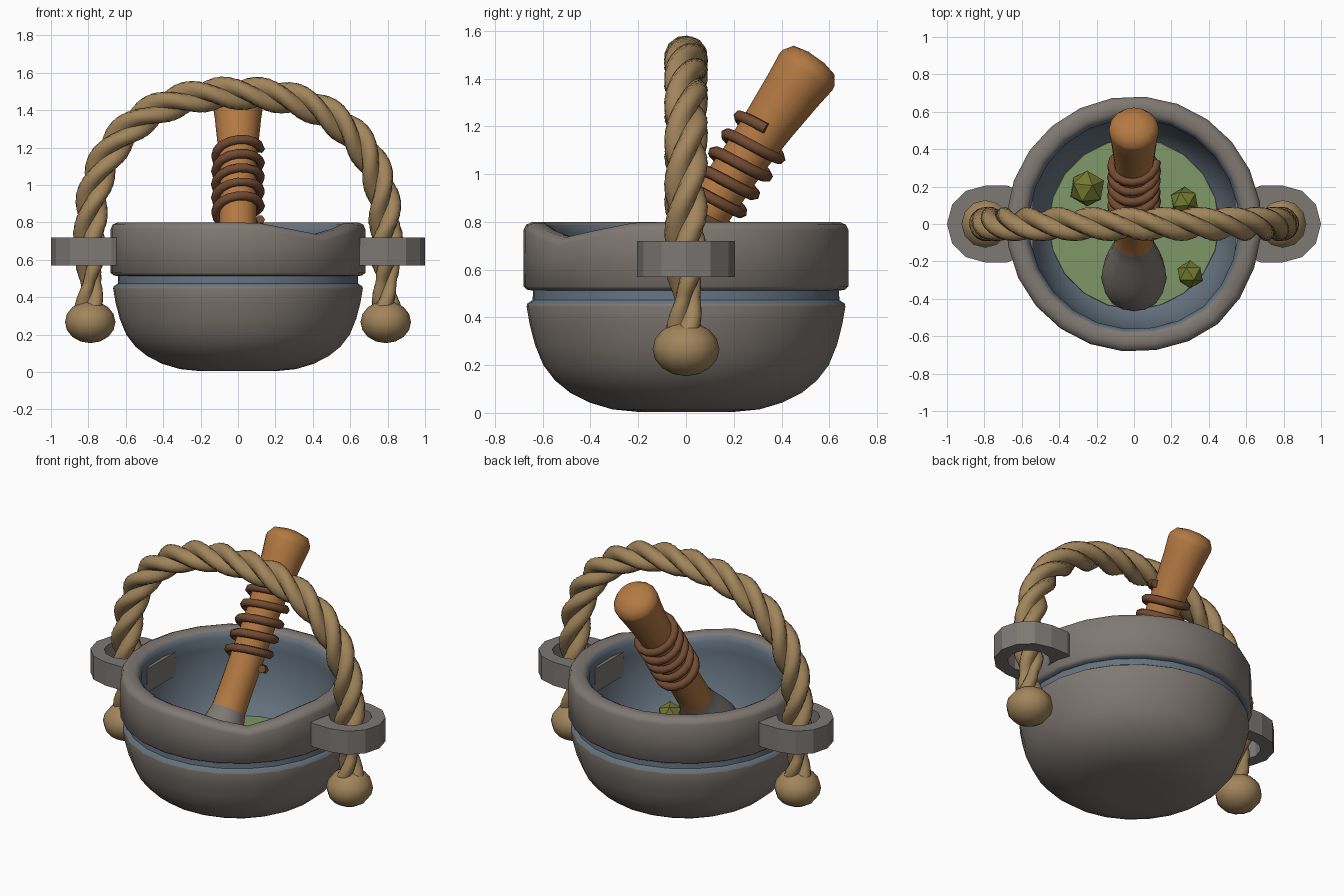
import bpy, bmesh, math
from math import sin, cos, pi, radians
from mathutils import Matrix, Vector

if "Cube" in bpy.data.objects:
    bpy.data.objects.remove(bpy.data.objects["Cube"])


def material(name, rgb):
    m = bpy.data.materials.new(name)
    m.use_nodes = True
    m.diffuse_color = (*rgb, 1)
    m.node_tree.nodes["Principled BSDF"].inputs["Base Color"].default_value = (*rgb, 1)
    return m


STONE = material("warm grey stone", (.215, .19, .17))
GLAZE = material("blue grey glaze", (.13, .17, .215))
LUG = material("lug grey", (.205, .188, .175))
ROPE = material("tan rope", (.36, .235, .105))
WOOD = material("orange wood", (.45, .19, .055))
CORD = material("dark brown cord", (.17, .07, .032))
PASTE = material("green paste", (.21, .31, .14))
HERB = material("olive herb", (.17, .19, .028))


def finish(bm, name, mats, smooth=None):
    bmesh.ops.recalc_face_normals(bm, faces=bm.faces)
    me = bpy.data.meshes.new(name)
    bm.to_mesh(me)
    bm.free()
    ob = bpy.data.objects.new(name, me)
    bpy.context.collection.objects.link(ob)
    for m in mats:
        me.materials.append(m)
    if smooth:
        bpy.ops.object.select_all(action='DESELECT')
        ob.select_set(True)
        bpy.context.view_layer.objects.active = ob
        bpy.ops.object.shade_smooth_by_angle(angle=radians(smooth))
    return ob


def bridge(bm, a, b, mat=0):
    n = len(a)
    for i in range(n):
        j = (i + 1) % n
        bm.faces.new((a[i], a[j], b[j], b[i])).material_index = mat


def lathe(profile, segs, mat_rule, shape=lambda r, z, a: (r, z), offset=0.0):
    """Spin (r, z) points; both ends are closed with caps."""
    bm = bmesh.new()
    rings = []
    for r, z in profile:
        ring = []
        for i in range(segs):
            a = 2 * pi * i / segs + offset
            rr, zz = shape(r, z, a)
            ring.append(bm.verts.new((rr * cos(a), rr * sin(a), zz)))
        rings.append(ring)
    for k in range(len(rings) - 1):
        bridge(bm, rings[k], rings[k + 1], mat_rule(k))
    bm.faces.new(rings[0]).material_index = mat_rule(0)
    bm.faces.new(rings[-1]).material_index = mat_rule(len(rings) - 2)
    return bm


# Bowl with a groove, rounded rim and a pouring spout
SPOUT = radians(-50)


def spout(r, z, a):
    d = abs((a - SPOUT + pi) % (2 * pi) - pi)
    f = max(0, 1 - d / radians(32)) * min(1, max(0, (z - .6) / .15))
    return r + .015 * f, z - .065 * f


belly = [(.2, .004), (.31, .015), (.405, .043), (.485, .083), (.55, .135), (.6, .2),
         (.635, .285), (.657, .37), (.67, .445), (.668, .457)]
groove = [(.645, .472), (.643, .512), (.668, .516)]
rim = [(.683, .53), (.683, .765), (.672, .788), (.645, .80), (.605, .80), (.58, .787)]
inner = [(.562, .755), (.57, .68), (.562, .56), (.53, .43), (.46, .30), (.3, .2)]
low = len(belly) - 1
inside = len(belly + groove + rim) - 1
bm = lathe(belly + groove + rim + inner, 24,
           lambda k: 1 if k >= inside or low <= k <= low + 2 else 0,
           spout, radians(10))
finish(bm, "bowl", [STONE, GLAZE], 50)

# Paste and herb lumps in the bowl
bm = lathe([(.47, .27), (.455, .302), (.2, .31)], 20, lambda k: 0)
finish(bm, "paste", [PASTE], 30)
for x, y, r in ((-.25, .19, .1), (.27, .12, .08), (.30, -.27, .075)):
    bm = bmesh.new()
    bmesh.ops.create_icosphere(bm, subdivisions=1, radius=r,
                               matrix=Matrix.Translation((x, y, .34)) @ Matrix.Rotation(x * 5, 4, 'X'))
    finish(bm, "herb_lump", [HERB])

# Pestle: stone head and flared wooden handle
tilt = Matrix.Translation((0, -.29, .31)) @ Matrix.Rotation(-math.atan2(.578, .816), 4, 'X')
head = [(.05, -.17), (.11, -.145), (.158, -.08), (.174, 0), (.167, .09), (.145, .18), (.118, .27), (.102, .34)]
shaft = [(.10, .45), (.098, .92), (.108, 1.1), (.124, 1.28), (.135, 1.37), (.132, 1.39), (.105, 1.43), (.04, 1.445)]
bm = lathe(head + shaft, 16, lambda k: 0 if k < len(head) - 1 else 1)
bm.transform(tilt)
finish(bm, "pestle", [STONE, WOOD], 45)

# Cord wound around the pestle handle
TURNS, STEPS = 5, 16
cu = bpy.data.curves.new("cord_wrap", 'CURVE')
cu.dimensions = '3D'
cu.bevel_depth = .025
cu.bevel_resolution = 1
cu.use_fill_caps = True
sp = cu.splines.new('POLY')
count = TURNS * STEPS + 1
sp.points.add(count - 1)
for i in range(count):
    a = 2 * pi * i / STEPS
    p = tilt @ Vector((.12 * cos(a), .12 * sin(a), .62 + .46 * i / (count - 1)))
    sp.points[i].co = (*p, 1)
cu.materials.append(CORD)
bpy.context.collection.objects.link(bpy.data.objects.new("cord_wrap", cu))

# Side lugs with a hole for the rope
N = 12
for side, name in ((1, "left_lug"), (-1, "right_lug")):
    bm = bmesh.new()
    loops = []
    for hole, z in ((0, .57), (0, .72), (1, .72), (1, .57)):
        loop = []
        for i in range(N):
            a = 2 * pi * i / N
            r = .205
            if cos(a) < -.01:
                r = min(.205 / max(abs(sin(a)), .01), .255 / -cos(a))
            if hole:
                r = .125
            loop.append(bm.verts.new((side * (.795 + r * cos(a)), r * sin(a), z)))
        loops.append(loop)
    for k in range(4):
        bridge(bm, loops[k], loops[(k + 1) % 4])
    finish(bm, name, [LUG])

# Rope handle: arch path swept with a twisting three-strand section
ARCH, LEG = 80, 20
leg = [.355 + .02 * i for i in range(LEG)]
path = [Vector((-.79, 0, z)) for z in leg]
for i in range(ARCH + 1):
    t = pi - pi * i / ARCH
    c, s = cos(t), max(sin(t), 0)
    e = 2 / 2.3
    path.append(Vector((math.copysign(abs(c) ** e, c) * .79, 0, .75 + .74 * s ** e)))
path += [Vector((.79, 0, z)) for z in reversed(leg)]


def thickness(z):
    if z > .62:
        return 1
    if z > .48:
        return .64 + .36 * (z - .48) / .14
    return .64 + .26 * (.48 - z) / .12


bm = bmesh.new()
rings, run, SIDES = [], 0.0, 24
for i, p in enumerate(path):
    prev, nxt = path[max(i - 1, 0)], path[min(i + 1, len(path) - 1)]
    T = (nxt - prev).normalized()
    if i:
        run += (p - prev).length
    out, across = Vector((-T.z, 0, T.x)), Vector((0, -1, 0))
    twist = 2 * pi * run / .58
    ring = []
    for k in range(SIDES):
        th = 2 * pi * k / SIDES
        lobe = (th + pi / 3) % (2 * pi / 3) - pi / 3
        r = .043 * cos(lobe) + math.sqrt(.049 ** 2 - (.043 * sin(lobe)) ** 2)
        r *= thickness(p.z)
        ring.append(bm.verts.new(p + r * (cos(th + twist) * out + sin(th + twist) * across)))
    rings.append(ring)
for a, b in zip(rings, rings[1:]):
    bridge(bm, a, b)
bm.faces.new(rings[0])
bm.faces.new(rings[-1])
finish(bm, "rope_handle", [ROPE], 50)

# Knots at the rope ends
for x, name in ((.79, "left_knot"), (-.79, "right_knot")):
    bm = bmesh.new()
    bmesh.ops.create_uvsphere(bm, u_segments=12, v_segments=8, radius=1,
                              matrix=Matrix.Translation((x, 0, .267)) @ Matrix.Diagonal((.135, .14, .113, 1)))
    finish(bm, name, [ROPE], 50)
